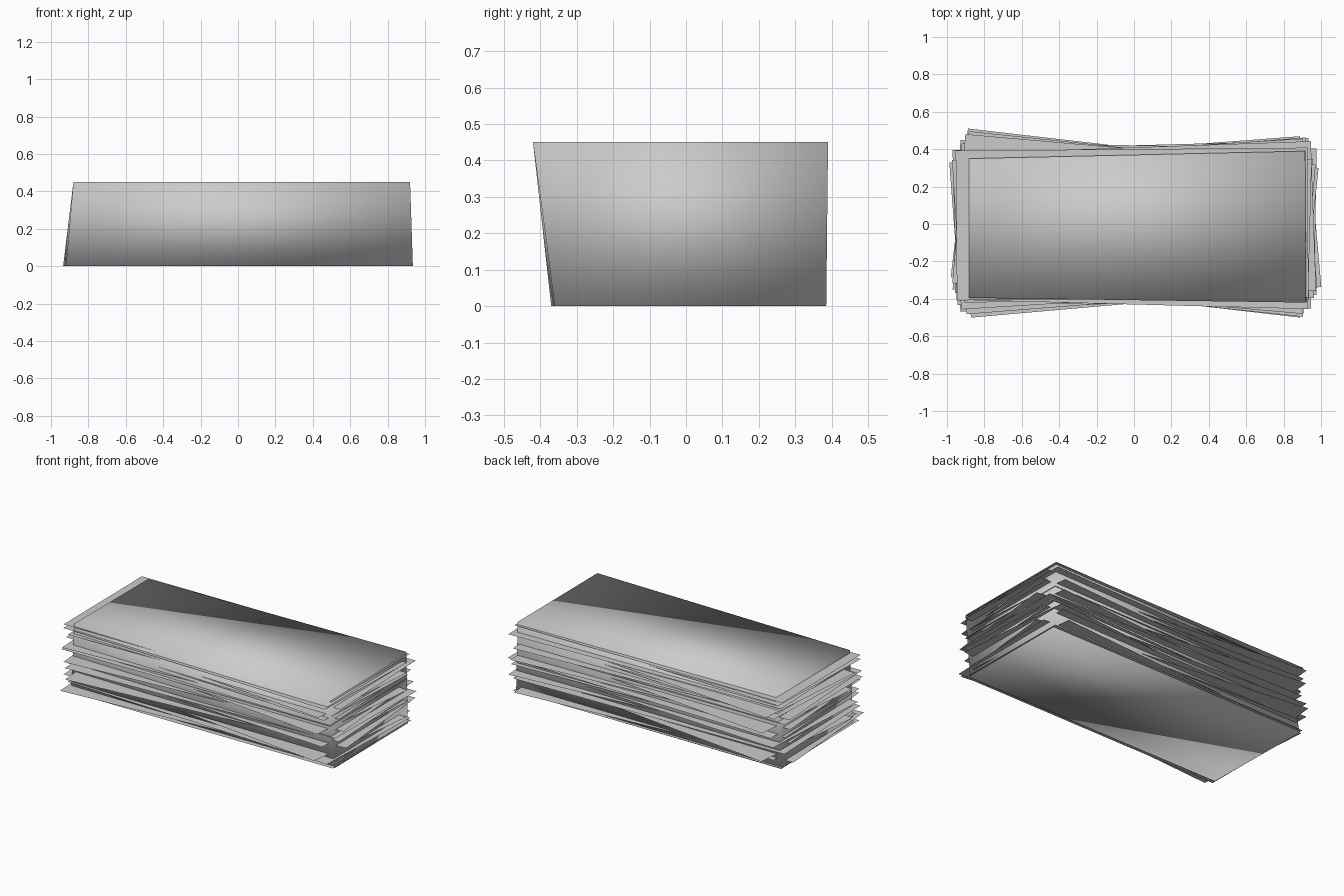
import bpy, bmesh
from math import radians
from mathutils import Matrix, Vector

if "Cube" in bpy.data.objects:
    bpy.data.objects.remove(bpy.data.objects["Cube"])

LENGTH, WIDTH, HEIGHT = 1.88, 0.80, 0.45


def make_object(name, bm):
    mesh = bpy.data.meshes.new(name)
    bm.to_mesh(mesh)
    bm.free()
    obj = bpy.data.objects.new(name, mesh)
    bpy.context.collection.objects.link(obj)
    return obj


# Solid core of the paper stack: slightly leaning, tapered block
bottom = [(-0.92, -0.37), (0.935, -0.36), (0.93, 0.385), (-0.935, 0.375)]
top = [(-0.88, -0.395), (0.92, -0.42), (0.915, 0.39), (-0.88, 0.35)]
bm = bmesh.new()
low = [bm.verts.new((x, y, 0)) for x, y in bottom]
high = [bm.verts.new((x, y, HEIGHT)) for x, y in top]
bm.faces.new(low[::-1])
bm.faces.new(high)
for i in range(4):
    j = (i + 1) % 4
    bm.faces.new((low[i], low[j], high[j], high[i]))
for f in bm.faces:
    f.smooth = True
make_object("stack_core", bm)

# Loose sheets fanned out through the stack: turn in degrees, x and y shift
sheets = [
    (0.5, 0.00, 0.00), (4.3, -0.02, 0.00), (-2.0, 0.02, -0.02),
    (-6.6, 0.00, 0.005), (1.5, -0.02, 0.02), (5.0, 0.03, -0.02),
    (-3.0, -0.01, 0.00), (2.5, 0.02, -0.02), (-1.0, 0.03, 0.02),
    (4.5, 0.01, -0.01), (-6.0, 0.01, 0.00), (0.8, -0.01, -0.02),
    (3.5, -0.01, 0.00), (-2.5, 0.00, -0.01), (-5.0, 0.00, 0.00),
    (2.0, 0.02, 0.01), (-1.5, 0.00, -0.03), (0.5, -0.01, 0.00),
]
bm = bmesh.new()
for i, (turn, dx, dy) in enumerate(sheets):
    z = 0.012 + (HEIGHT - 0.03) * i / (len(sheets) - 1)
    place = (Matrix.Translation((dx, dy, z))
             @ Matrix.Rotation(radians(turn), 4, 'Z'))
    corners = [(-1, -1), (1, -1), (1, 1), (-1, 1)]
    bm.faces.new([bm.verts.new(place @ Vector((a * LENGTH / 2, b * WIDTH / 2, 0)))
                  for a, b in corners])
make_object("loose_sheets", bm)
